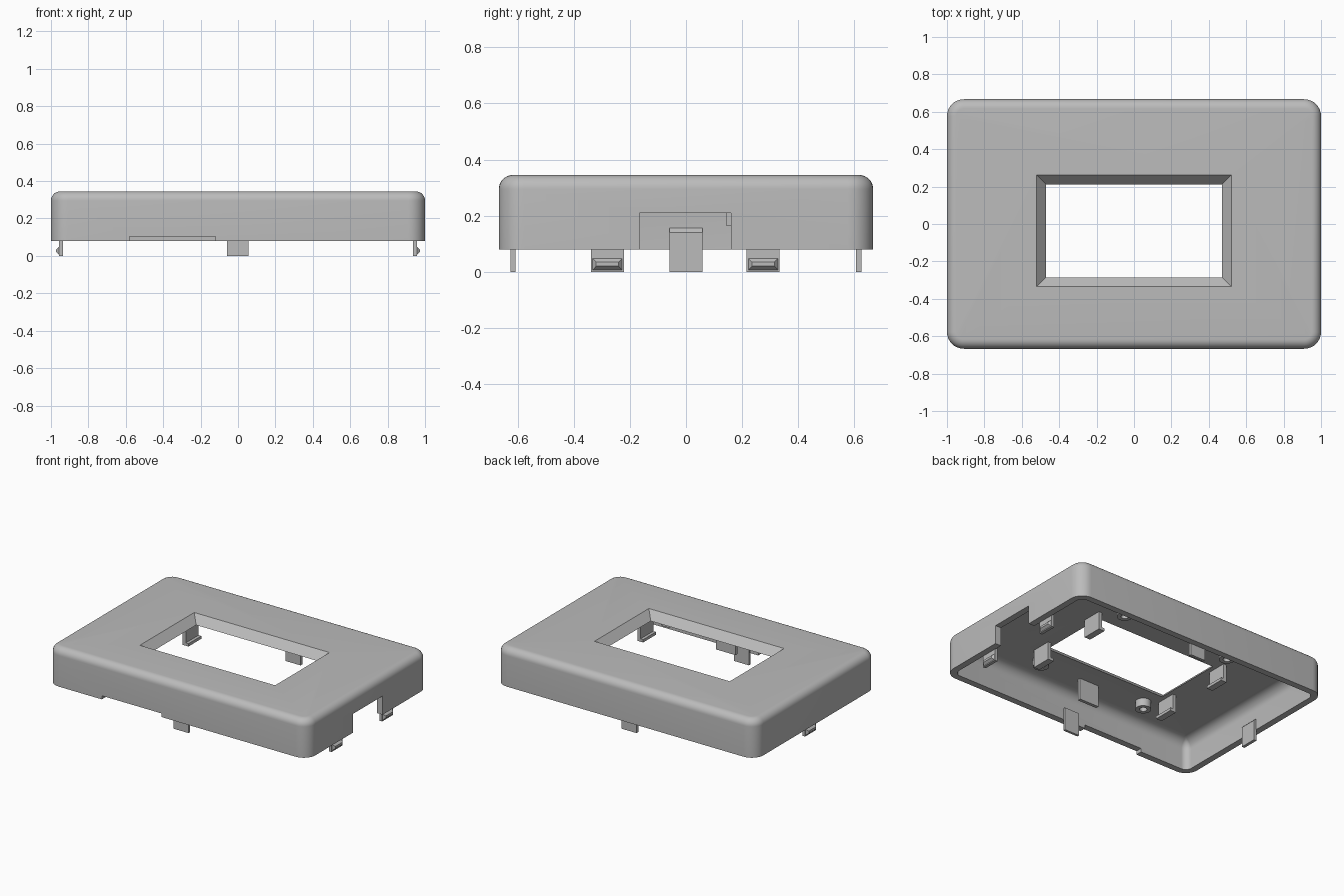
import bpy, bmesh, math
from mathutils import Vector

if "Cube" in bpy.data.objects:
    bpy.data.objects.remove(bpy.data.objects["Cube"])

grey = bpy.data.materials.new("light_grey")
grey.diffuse_color = (0.5, 0.5, 0.5, 1)
grey.use_nodes = True
grey.node_tree.nodes["Principled BSDF"].inputs["Base Color"].default_value = grey.diffuse_color


def make(name, bm):
    bmesh.ops.recalc_face_normals(bm, faces=bm.faces)
    me = bpy.data.meshes.new(name)
    bm.to_mesh(me)
    bm.free()
    ob = bpy.data.objects.new(name, me)
    me.materials.append(grey)
    bpy.context.collection.objects.link(ob)
    return ob


def loft(bm, rings):
    """Skin a list of point rings and cap both ends."""
    loops = [[bm.verts.new(p) for p in ring] for ring in rings]
    for a, b in zip(loops, loops[1:]):
        n = len(a)
        for i in range(n):
            bm.faces.new((a[i], a[(i + 1) % n], b[(i + 1) % n], b[i]))
    bm.faces.new(loops[0])
    bm.faces.new(loops[-1])


def rect(x0, x1, y0, y1, z):
    return [(x0, y0, z), (x1, y0, z), (x1, y1, z), (x0, y1, z)]


def box(name, x0, x1, y0, y1, z0, z1):
    bm = bmesh.new()
    loft(bm, [rect(x0, x1, y0, y1, z0), rect(x0, x1, y0, y1, z1)])
    return make(name, bm)


def rounded(d, z, seg=8):
    """Rounded rectangle of the cover outline, inset by d."""
    r = max(0.09 - d, 0.012)
    pts = []
    for q, (sx, sy) in enumerate(((1, 1), (-1, 1), (-1, -1), (1, -1))):
        for i in range(seg + 1):
            a = math.pi / 2 * (q + i / seg)
            pts.append((sx * (1 - d - r) + r * math.cos(a),
                        sy * (0.667 - d - r) + r * math.sin(a), z))
    return pts


def fillet(d, z, r, seg=8):
    """Rings rolling from a wall at inset d over to a flat top at z."""
    return [rounded(d + r * (1 - math.cos(a)), z - r + r * math.sin(a))
            for a in (math.pi / 2 * i / seg for i in range(seg + 1))]


# Hollow cover: inner ceiling, inner wall, rim, outer wall, top
bm = bmesh.new()
loft(bm, fillet(0.045, 0.29, 0.07)[::-1] + [rounded(0.045, 0.08), rounded(0, 0.08)]
     + fillet(0, 0.345, 0.05))
cover = make("cover", bm)

# Cutters: tapered window, right cable notch, shallow front notch
bm = bmesh.new()
loft(bm, [rect(-0.47, 0.47, -0.285, 0.212, 0.2),
          rect(-0.47, 0.47, -0.285, 0.212, 0.29),
          rect(-0.52, 0.52, -0.335, 0.262, 0.345),
          rect(-0.52, 0.52, -0.335, 0.262, 0.4)])
cutters = [make("window_cutter", bm),
           box("side_notch_cutter", 0.9, 1.1, -0.165, 0.16, 0.0, 0.21),
           box("front_notch_cutter", -0.58, -0.12, -0.75, -0.58, 0.0, 0.105)]
bpy.context.view_layer.objects.active = cover
for c in cutters:
    c.hide_render = True
    m = cover.modifiers.new(c.name, 'BOOLEAN')
    m.operation, m.solver, m.object = 'DIFFERENCE', 'EXACT', c
    bpy.ops.object.modifier_apply(modifier=m.name)
for c in cutters:
    bpy.data.objects.remove(c)
cover.select_set(True)
bpy.ops.object.shade_smooth_by_angle(angle=math.radians(30))


def snap_tab(name, s, y):
    """Wall tab on side s with a tapered catch on its outer face."""
    bm = bmesh.new()
    loft(bm, [rect(s * 0.936, s * 0.957, y - 0.059, y + 0.059, 0),
              rect(s * 0.936, s * 0.957, y - 0.059, y + 0.059, 0.14),
              rect(s * 0.953, s * 0.957, y - 0.059, y + 0.059, 0.157)])

    def catch(x, w, z0, z1):
        return [(s * x, y - w, z0), (s * x, y + w, z0), (s * x, y + w, z1), (s * x, y - w, z1)]
    loft(bm, [catch(0.954, 0.055, 0.004, 0.05), catch(0.972, 0.04, 0.02, 0.035)])
    make(name, bm)


snap_tab("left_snap_tab", -1, 0)
for label, y in (("front", -0.28), ("back", 0.275)):
    snap_tab("right_snap_tab_" + label, 1, y)

# Plain locating tabs inside the long walls
for label, y0, y1 in (("front", -0.625, -0.608), ("back", 0.606, 0.625)):
    box(label + "_locating_tab", -0.058, 0.057, y0, y1, 0, 0.16)

# Hanging clips beside the window corners, with a small lip at the foot
for s in (-1, 1):
    for y in (-0.285, 0.212):
        x0, x1 = sorted((s * 0.5, s * 0.525))
        box("window_clip", x0, x1, y - 0.07, y + 0.07, 0.165, 0.3)
        x0, x1 = sorted((s * 0.48, s * 0.505))
        box("window_clip_lip", x0, x1, y - 0.07, y + 0.07, 0.165, 0.185)
box("front_rib", -0.075, 0.075, -0.46, -0.438, 0.14, 0.3)

# Hollow screw bosses under the ceiling
for x in (-0.42, 0.42):
    for y in (-0.41, 0.41):
        bm = bmesh.new()
        n = 24
        circ = [[(x + r * math.cos(2 * math.pi * i / n), y + r * math.sin(2 * math.pi * i / n), z)
                 for i in range(n)] for r, z in ((0.05, 0.295), (0.05, 0.235), (0.024, 0.235), (0.024, 0.285))]
        loft(bm, circ)
        boss = make("screw_boss", bm)
        bpy.ops.object.select_all(action='DESELECT')
        boss.select_set(True)
        bpy.context.view_layer.objects.active = boss
        bpy.ops.object.shade_smooth_by_angle(angle=math.radians(30))
